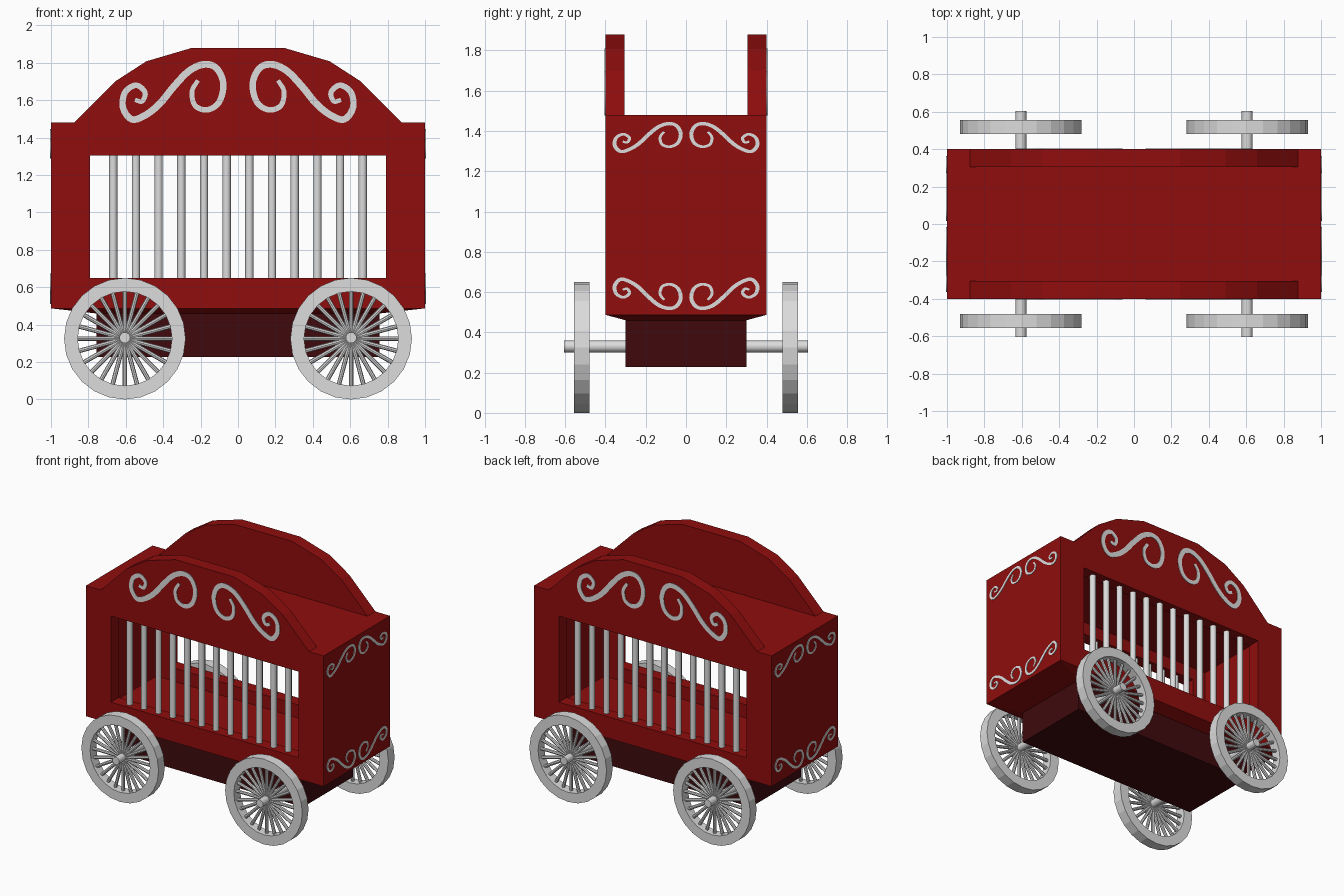
import bpy, bmesh, math
from mathutils import Vector, Matrix

if "Cube" in bpy.data.objects:
    bpy.data.objects.remove(bpy.data.objects["Cube"])


def material(name, rgb):
    m = bpy.data.materials.new(name)
    m.diffuse_color = (*rgb, 1)
    m.use_nodes = True
    m.node_tree.nodes["Principled BSDF"].inputs["Base Color"].default_value = m.diffuse_color
    return m


RED = material("deep_red", (0.28, 0.004, 0.004))
DARK = material("dark_maroon", (0.05, 0.003, 0.004))
GREY = material("light_grey", (0.72, 0.72, 0.72))


def finish(bm, name, mat, smooth=False):
    bmesh.ops.recalc_face_normals(bm, faces=bm.faces)
    me = bpy.data.meshes.new(name)
    bm.to_mesh(me)
    bm.free()
    ob = bpy.data.objects.new(name, me)
    bpy.context.collection.objects.link(ob)
    if mat:
        me.materials.append(mat)
    if smooth:
        bpy.ops.object.select_all(action='DESELECT')
        ob.select_set(True)
        bpy.context.view_layer.objects.active = ob
        bpy.ops.object.shade_smooth_by_angle(angle=math.radians(40))
    return ob


def loft(bm, rings, cap=True, close=False):
    """Skin a list of equal-length rings of points."""
    vs = [[bm.verts.new(p) for p in r] for r in rings]
    n = len(vs[0])
    for a, b in zip(vs, vs[1:] + ([vs[0]] if close else [])):
        for i in range(n):
            bm.faces.new((a[i], a[(i + 1) % n], b[(i + 1) % n], b[i]))
    if cap and not close:
        bm.faces.new(vs[0])
        bm.faces.new(vs[-1])


def rect(x, y, z):
    return [(-x, -y, z), (x, -y, z), (x, y, z), (-x, y, z)]


def box(name, x, y, z0, z1, mat):
    bm = bmesh.new()
    loft(bm, [rect(x, y, z0), rect(x, y, z1)])
    return finish(bm, name, mat)


def rod(bm, a, b, r, n):
    a, b = Vector(a), Vector(b)
    rot = (b - a).to_track_quat('Z', 'Y').to_matrix().to_4x4()
    bmesh.ops.create_cone(bm, cap_ends=True, segments=n, radius1=r, radius2=r,
                          depth=(b - a).length,
                          matrix=Matrix.Translation((a + b) / 2) @ rot)


# Cage body with a shallow tapered underside, hollowed and with open sides
bm = bmesh.new()
loft(bm, [rect(0.76, 0.3, 0.46), rect(1, 0.4, 0.487), rect(1, 0.4, 1.48)])
body = finish(bm, "cage_body", RED)
for cutter in (box("cavity_cutter", 0.9, 0.305, 0.55, 1.40, None),
               box("window_cutter", 0.79, 0.6, 0.65, 1.305, None)):
    mod = body.modifiers.new(cutter.name, 'BOOLEAN')
    mod.operation, mod.solver, mod.object = 'DIFFERENCE', 'EXACT', cutter
    cutter.hide_render = True
    cutter.hide_viewport = True
    cutter.display_type = 'WIRE'

# Undercarriage
box("undercarriage", 0.757, 0.3, 0.227, 0.465, DARK)

# Arched crests along both long sides
half = [(0.877, 1.48), (0.657, 1.70), (0.49, 1.808), (0.245, 1.88)]
arch = half + [(-x, z) for x, z in reversed(half)]
for s, side in ((-1, "front"), (1, "back")):
    bm = bmesh.new()
    loft(bm, [[(x, s * y, z) for x, z in arch] for y in (0.305, 0.4)])
    finish(bm, side + "_crest", RED)

    # Cage bars
    bm = bmesh.new()
    for i in range(12):
        x = -0.667 + i * 1.334 / 11
        rod(bm, (x, s * 0.35, 0.64), (x, s * 0.35, 1.315), 0.022, 16)
    finish(bm, side + "_bars", GREY, True)

# Wheels: faceted rim and thin spokes
WZ, N = 0.325, 24
for wx in (-0.605, 0.605):
    for s in (-1, 1):
        bm = bmesh.new()
        rings = []
        for i in range(N):
            a = math.tau * i / N
            rings.append([(wx + r * math.sin(a), s * y, WZ + r * math.cos(a))
                          for r, y in ((0.325, 0.48), (0.325, 0.555),
                                       (0.252, 0.555), (0.252, 0.48))])
        loft(bm, rings, close=True)
        for i in range(N):
            a = math.tau * i / N
            rod(bm, (wx, s * 0.517, WZ),
                (wx + 0.265 * math.sin(a), s * 0.517, WZ + 0.265 * math.cos(a)),
                0.012, 8)
        finish(bm, "wheel", GREY)
    bm = bmesh.new()
    rod(bm, (wx, -0.605, WZ + 0.005), (wx, 0.605, WZ + 0.005), 0.029, 16)
    finish(bm, "axle", GREY, True)

# Scrollwork: one S-shaped path, reused on every side
PATH = [Vector(p) for p in (
    (.214, 1.706), (.246, 1.647), (.230, 1.572), (.166, 1.548), (.102, 1.588),
    (.078, 1.684), (.112, 1.768), (.176, 1.792), (.257, 1.76), (.337, 1.68),
    (.417, 1.583), (.492, 1.522), (.567, 1.497), (.615, 1.56), (.604, 1.642),
    (.545, 1.680), (.497, 1.642), (.513, 1.594), (.551, 1.602))]


def smooth_path(pts, steps=5):
    """Catmull-Rom sampling of the control points."""
    out = []
    p = [2 * pts[0] - pts[1]] + pts + [2 * pts[-1] - pts[-2]]
    for i in range(1, len(p) - 2):
        for k in range(steps):
            t = k / steps
            a, b, c, d = p[i - 1:i + 3]
            out.append(0.5 * (2 * b + (c - a) * t + (2 * a - 5 * b + 4 * c - d) * t * t
                              + (3 * b - a - 3 * c + d) * t ** 3))
    return out + [pts[-1]]


def scroll(name, place, width):
    """place(u, z, depth) maps the flat scroll onto a wall."""
    pts = smooth_path(PATH)
    n = len(pts) - 1
    bm = bmesh.new()
    rings = []
    for i, p in enumerate(pts):
        t = pts[min(i + 1, n)] - pts[max(i - 1, 0)]
        w = width * (0.6 + 0.4 * math.sin(math.pi * i / n))
        side = Vector((-t.y, t.x)).normalized() * w / 2
        a, b = p + side, p - side
        rings.append([place(*a, -0.002), place(*b, -0.002),
                      place(*b, 0.004), place(*a, 0.004)])
    loft(bm, rings)
    finish(bm, name, GREY)


for s in (-1, 1):
    for m in (-1, 1):
        scroll("side_scroll", lambda u, z, d: (m * u, s * (0.4 + d), z), 0.038)
        scroll("upper_end_scroll", lambda u, z, d: (
            s * (1 + d), m * (0.015 + (u - 0.06) * 0.61), 1.29 + (z - 1.48) * 0.47), 0.036)
        scroll("lower_end_scroll", lambda u, z, d: (
            s * (1 + d), m * (0.015 + (u - 0.06) * 0.61), 0.672 - (z - 1.48) * 0.49), 0.036)
